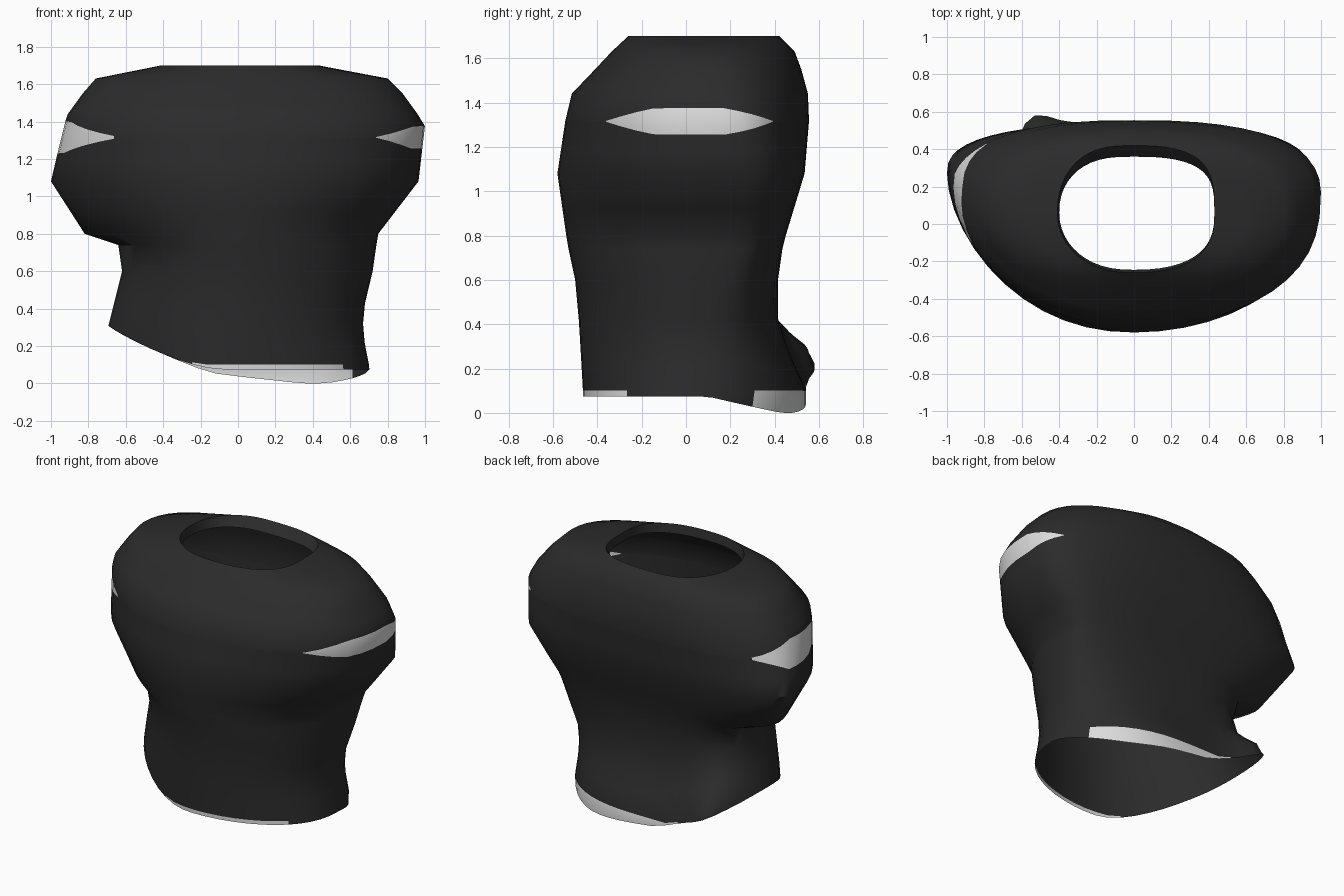
import bpy, math

if "Cube" in bpy.data.objects:
    bpy.data.objects.remove(bpy.data.objects["Cube"])


def material(name, c):
    m = bpy.data.materials.new(name)
    m.diffuse_color = (c, c, c, 1)
    m.use_nodes = True
    m.node_tree.nodes["Principled BSDF"].inputs["Base Color"].default_value = m.diffuse_color
    return m


# Body profile by height:
# z, left x, right x, front y, back y, left mid y, right mid y, rear corner flare
PROFILE = [
    (0.00, -.70, .71, -.46, .54, .10, .05, .15),
    (0.10, -.70, .70, -.465, .54, .10, .06, .17),
    (0.28, -.70, .665, -.475, .46, .10, .08, .20),
    (0.44, -.66, .68, -.485, .41, .07, .10, .04),
    (0.60, -.62, .72, -.50, .415, .07, .13, 0),
    (0.74, -.64, .74, -.53, .435, .10, .17, 0),
    (0.80, -.82, .75, -.54, .45, .18, .18, 0),
    (1.08, -1.0, .965, -.58, .535, .27, .18, 0),
    (1.38, -.93, 1.0, -.535, .56, .12, .17, 0),
    (1.44, -.91, .96, -.515, .55, .10, .15, 0),
    (1.55, -.83, .88, -.41, .52, .09, .11, 0),
    (1.63, -.76, .80, -.335, .49, .08, .08, 0),
    (1.70, -.41, .43, -.26, .42, .06, .06, 0),
    (1.76, -.40, .43, -.245, .36, .06, .06, 0),
]
# Squareness of each quarter by height: z, front left, front right, back left, back right
SQUARE = [
    (0.00, 1.7, 2.15, 2.5, 1.95),
    (0.44, 1.7, 2.1, 2.6, 2.5),
    (0.74, 1.8, 2.1, 2.7, 3.3),
    (0.80, 1.65, 2.1, 2.2, 3.6),
    (1.08, 1.8, 2.3, 2.6, 3.0),
    (1.38, 1.9, 2.45, 2.6, 2.35),
    (1.63, 2.0, 2.3, 2.3, 2.3),
    (1.70, 2.1, 2.6, 2.3, 3.2),
    (1.76, 2.1, 2.6, 2.3, 3.2),
]
N = 48


def lookup(table, z):
    for a, b in zip(table, table[1:]):
        if z <= b[0]:
            break
    f = (z - a[0]) / (b[0] - a[0])
    return [p + (q - p) * f for p, q in zip(a, b)][1:]


def point(t, z):
    """Point on the shirt surface; heights past the collar fold inward."""
    xl, xr, yf, yb, ml, mr, flare = lookup(PROFILE, z)
    fl, fr, bl, br = lookup(SQUARE, z)
    c, s = math.cos(t), math.sin(t)
    left = (1 - c) / 2
    n = br + (bl - br) * left if s > 0 else fr + (fl - fr) * left
    cc = math.copysign(abs(c) ** (2 / n), c)
    ss = math.copysign(abs(s) ** (2 / n), s)
    mid = mr + (ml - mr) * (1 - cc) / 2
    x = xr * cc if c > 0 else -xl * cc
    y = mid + ((yb - mid) if s > 0 else (mid - yf)) * ss
    y += flare * math.exp(-((t - 2.40) / .36) ** 2)
    return x, y, (z if z <= 1.7 else 3.4 - z)


def clamp(v):
    return max(0, min(1, v))


def hem_height(t):
    x, y, _ = point(t, .12)
    drop = clamp((y - .1) / .33) * clamp((x + .35) / .7)
    return .075 * (1 - drop) + .5 * max(0, -x - .1) ** 1.5


def band_half(t):
    """Half height of the pale sleeve band, zero away from the sleeves."""
    x, y, _ = point(t, 1.31)
    if x > 0:
        return .058 * clamp(min(y + .34, .38 - y) / .2) ** .7
    return .083 * clamp(min((y + .36) / .36, (.44 - y) / .2))


def column(t):
    """Heights of one vertical column, from hem to folded collar."""
    h, w = hem_height(t), band_half(t) + .002
    top = max(.1, h + .01)
    return ([h, top] + [top + (.52 - top) * f for f in (.28, .52, .78)] +
            [.6, .74, .8, .92, 1.08, 1.18, 1.315 - w, 1.315 + w,
             1.44, 1.5, 1.55, 1.63, 1.67, 1.7, 1.76])


# Shirt shell, open at neck and hem
angles = [2 * math.pi * i / N for i in range(N)]
cols = [column(t) for t in angles]
R = len(cols[0])
verts = [point(angles[i], cols[i][r]) for r in range(R) for i in range(N)]
faces = [(r * N + i, r * N + (i + 1) % N, (r + 1) * N + (i + 1) % N, (r + 1) * N + i)
         for r in range(R - 1) for i in range(N)]
me = bpy.data.meshes.new("shirt")
me.from_pydata(verts, [], faces)
me.materials.append(material("black cloth", .024))
me.materials.append(material("pale grey trim", .72))

# Pale trim: lens-shaped sleeve bands and the lowest part of the hem
BAND = 11
for k, p in enumerate(me.polygons):
    r, i = divmod(k, N)
    x, y, z = p.center
    if r == BAND and abs(x) > .6 and max(band_half(angles[i]), band_half(angles[(i + 1) % N])) > .01:
        p.material_index = 1
    if r == 0 and min(verts[v][2] for v in p.vertices) < .09 and not (x > .4 and -.27 < y < .32):
        p.material_index = 1

shirt = bpy.data.objects.new("shirt", me)
bpy.context.collection.objects.link(shirt)
bpy.context.view_layer.objects.active = shirt
shirt.select_set(True)
bpy.ops.object.shade_smooth_by_angle(angle=math.radians(50))
